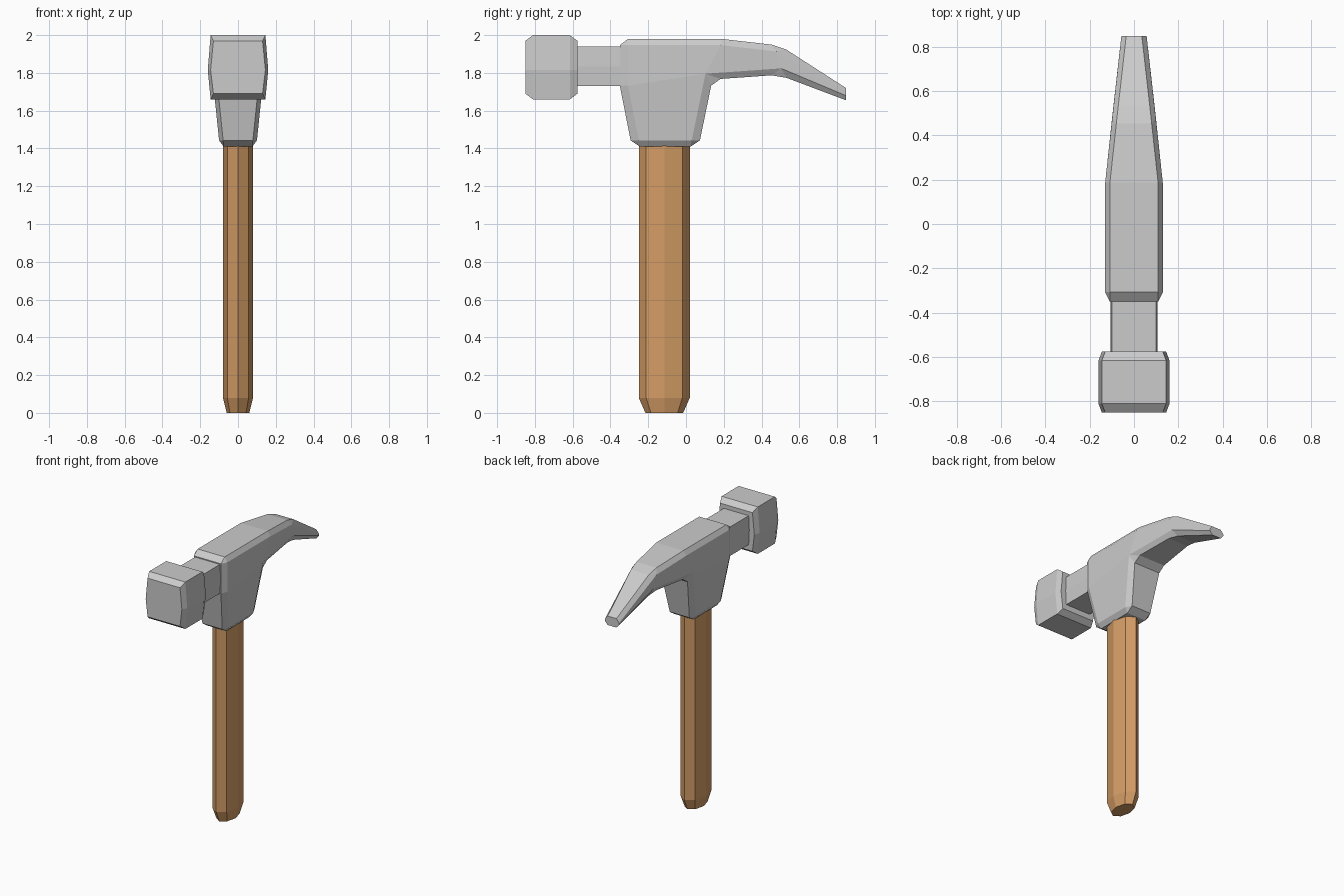
import bpy, bmesh, math

if "Cube" in bpy.data.objects:
    bpy.data.objects.remove(bpy.data.objects["Cube"])


def finish(bm, name):
    bmesh.ops.recalc_face_normals(bm, faces=bm.faces)
    me = bpy.data.meshes.new(name)
    bm.to_mesh(me)
    bm.free()
    ob = bpy.data.objects.new(name, me)
    bpy.context.collection.objects.link(ob)
    return ob


def loft(name, rings):
    """Skin a list of equal-length point rings and cap both ends."""
    bm = bmesh.new()
    vs = [[bm.verts.new(p) for p in r] for r in rings]
    n = len(vs[0])
    for a, b in zip(vs, vs[1:]):
        for i in range(n):
            j = (i + 1) % n
            bm.faces.new((a[i], a[j], b[j], b[i]))
    bm.faces.new(vs[0])
    bm.faces.new(vs[-1])
    return finish(bm, name)


# Handle: oval octagon with a tapered butt
def oval(z, rx, ry):
    return [(rx * math.cos(k * math.pi / 4), -0.115 + ry * math.sin(k * math.pi / 4), z)
            for k in range(8)]


handle = loft("handle", [oval(0, 0.06, 0.10), oval(0.08, 0.08, 0.135), oval(1.5, 0.08, 0.135)])
wood = bpy.data.materials.new("wood")
wood.diffuse_color = (0.65, 0.33, 0.13, 1)
wood.use_nodes = True
wood.node_tree.nodes["Principled BSDF"].inputs["Base Color"].default_value = wood.diffuse_color
handle.data.materials.append(wood)


# Striking head and neck: bars with slightly pointed sides
def hexagon(y, mid, edge, bottom, centre, top):
    return [(-edge, y, top), (edge, y, top), (mid, y, centre),
            (edge, y, bottom), (-edge, y, bottom), (-mid, y, centre)]


small = (0.145, 0.13, 1.69, 1.815, 1.97)
large = (0.16, 0.145, 1.66, 1.815, 2.0)
loft("striking_head", [hexagon(-0.85, *small), hexagon(-0.81, *large),
                       hexagon(-0.615, *large), hexagon(-0.575, *small)])
loft("neck", [hexagon(y, 0.105, 0.10, 1.73, 1.835, 1.94) for y in (-0.6, -0.33)])

# Socket and claw: side profile (y, z, half width), chamfered in a stretched space
SX, SY = 0.65, 1.3
profile = [(-0.35, 1.98, 0.13), (0.19, 1.98, 0.13), (0.495, 1.945, 0.097),
           (0.847, 1.735, 0.057), (0.847, 1.635, 0.057), (0.495, 1.79, 0.097),
           (0.14, 1.765, 0.13), (0.067, 1.41, 0.097), (-0.287, 1.41, 0.097),
           (-0.35, 1.73, 0.13)]
bm = bmesh.new()
sides = [[bm.verts.new((s * w / SX, y / SY, z)) for y, z, w in profile] for s in (-1, 1)]
for side in sides:
    for quad in ((0, 1, 6, 9), (1, 2, 5, 6), (2, 3, 4, 5), (9, 6, 7, 8)):
        bm.faces.new([side[i] for i in quad])
left, right = sides
for i in range(10):
    j = (i + 1) % 10
    bm.faces.new((left[i], left[j], right[j], right[i]))
bmesh.ops.recalc_face_normals(bm, faces=bm.faces)
tip_y = 0.84 / SY
edges = [e for e in bm.edges if e.calc_face_angle() > 0.3
         and not all(v.co.y > tip_y for v in e.verts)]
bmesh.ops.bevel(bm, geom=edges, offset=0.033, offset_type='OFFSET', segments=1,
                profile=0.5, affect='EDGES', clamp_overlap=True)
for v in bm.verts:
    if v.co.y > 0.8 / SY:  # thin the claw tip
        v.co.z = 1.6875 + (v.co.z - 1.685) * 0.65
    v.co.x *= SX
    v.co.y *= SY
finish(bm, "socket_and_claw")
